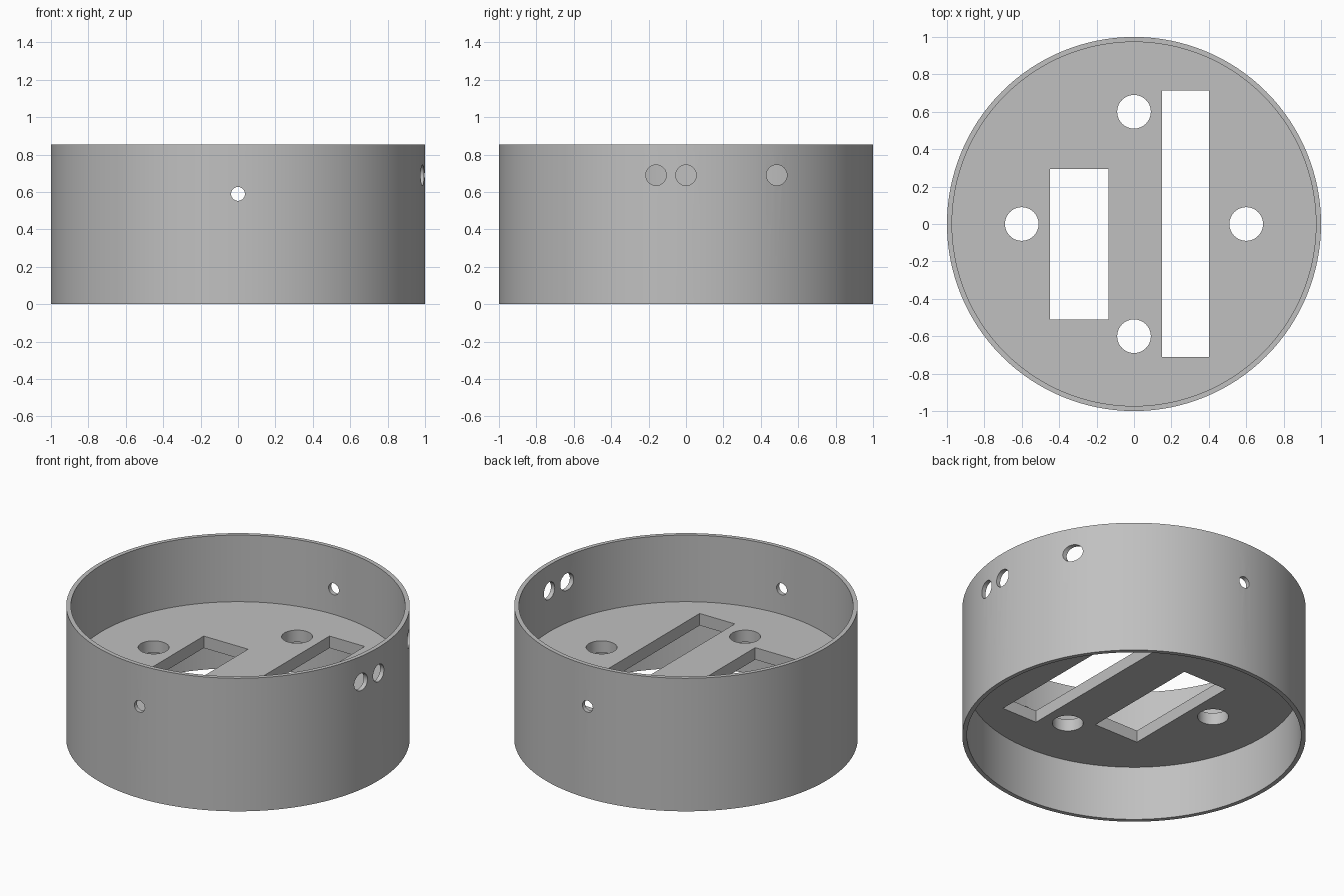
import bpy
import bmesh
import math
from mathutils import Matrix, Vector

if "Cube" in bpy.data.objects:
    bpy.data.objects.remove(bpy.data.objects["Cube"], do_unlink=True)

HEIGHT = 0.855
BORE = 0.973
FLOOR_LOW, FLOOR_TOP = 0.35, 0.427

grey = bpy.data.materials.new("plain grey")
grey.use_nodes = True
colour = (0.53, 0.53, 0.53, 1)
grey.diffuse_color = colour
grey.node_tree.nodes["Principled BSDF"].inputs["Base Color"].default_value = colour


def finish(bm, name):
    bmesh.ops.recalc_face_normals(bm, faces=bm.faces)
    mesh = bpy.data.meshes.new(name)
    bm.to_mesh(mesh)
    bm.free()
    mesh.materials.append(grey)
    obj = bpy.data.objects.new(name, mesh)
    bpy.context.collection.objects.link(obj)
    return obj


def rod(name, start, end, radius, sides=48):
    """Solid cylinder running between two points."""
    start, end = Vector(start), Vector(end)
    axis = end - start
    turn = axis.to_track_quat('Z', 'Y').to_matrix().to_4x4()
    bm = bmesh.new()
    bmesh.ops.create_cone(bm, cap_ends=True, segments=sides, radius1=radius,
                          radius2=radius, depth=axis.length,
                          matrix=Matrix.Translation((start + end) / 2) @ turn)
    return finish(bm, name)


def block(name, low, high):
    """Solid box between two corners."""
    low, high = Vector(low), Vector(high)
    bm = bmesh.new()
    bmesh.ops.create_cube(bm, size=1, matrix=Matrix.Translation((low + high) / 2)
                          @ Matrix.Diagonal((*(high - low), 1)))
    return finish(bm, name)


# Round housing, hollowed from above and below to leave a floor between
housing = rod("housing", (0, 0, 0), (0, 0, HEIGHT), 1, 128)
cutters = [
    rod("upper_bore", (0, 0, FLOOR_TOP), (0, 0, 1.2), BORE, 128),
    rod("lower_bore", (0, 0, -0.3), (0, 0, FLOOR_LOW), BORE, 128),
]

# Two rectangular slots through the floor
for name, x0, x1, y0, y1 in (("short_slot", -0.45, -0.135, -0.51, 0.295),
                             ("long_slot", 0.15, 0.4, -0.71, 0.715)):
    cutters.append(block(name, (x0, y0, 0.3), (x1, y1, 0.5)))

# Four round holes through the floor
for i in range(4):
    x, y = 0.6 * math.cos(i * math.pi / 2), 0.6 * math.sin(i * math.pi / 2)
    cutters.append(rod("floor_hole", (x, y, 0.3), (x, y, 0.5), 0.09))

# Small hole through front and back walls
cutters.append(rod("screw_hole", (0, -1.2, 0.59), (0, 1.2, 0.59), 0.037))

# Three cable holes through one side wall
for y in (-0.16, 0, 0.485):
    cutters.append(rod("cable_hole", (0.6, y, 0.69), (1.2, y, 0.69), 0.055))

for cutter in cutters:
    mod = housing.modifiers.new(cutter.name, 'BOOLEAN')
    mod.operation = 'DIFFERENCE'
    mod.solver = 'EXACT'
    mod.object = cutter

# Bake the cuts and discard the cutters
bpy.context.view_layer.update()
baked = bpy.data.meshes.new_from_object(
    housing.evaluated_get(bpy.context.evaluated_depsgraph_get()))
housing.modifiers.clear()
housing.data = baked
for cutter in cutters:
    bpy.data.objects.remove(cutter, do_unlink=True)

bpy.ops.object.select_all(action='DESELECT')
housing.select_set(True)
bpy.context.view_layer.objects.active = housing
bpy.ops.object.shade_smooth_by_angle(angle=math.radians(30))
